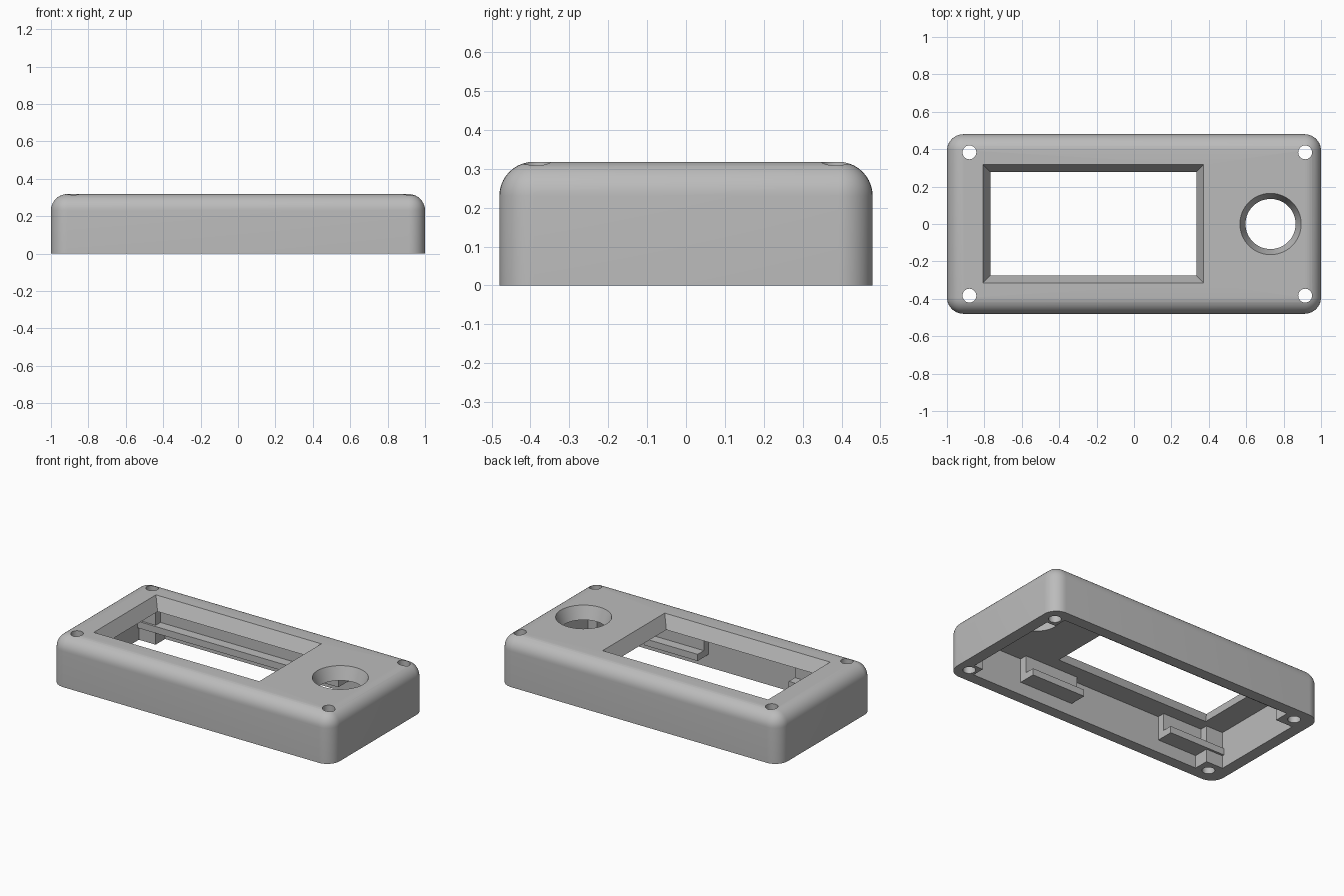
import bpy, bmesh, math

if "Cube" in bpy.data.objects:
    bpy.data.objects.remove(bpy.data.objects["Cube"])

HX, HY, H = 1.0, 0.48, 0.318      # outer half sizes and height
IX, IY, CEIL = 0.925, 0.408, 0.236  # cavity half sizes and ceiling
R = 0.088                         # outer rounding

grey = bpy.data.materials.new("grey plastic")
grey.diffuse_color = (0.5, 0.5, 0.5, 1)
grey.use_nodes = True
grey.node_tree.nodes["Principled BSDF"].inputs["Base Color"].default_value = grey.diffuse_color


def to_object(name, bm):
    bmesh.ops.recalc_face_normals(bm, faces=bm.faces[:])
    mesh = bpy.data.meshes.new(name)
    bm.to_mesh(mesh)
    bm.free()
    mesh.materials.append(grey)
    ob = bpy.data.objects.new(name, mesh)
    bpy.context.collection.objects.link(ob)
    return ob


def loft(name, low, high, z0, z1):
    """Solid between two matching outlines."""
    bm = bmesh.new()
    a = [bm.verts.new((x, y, z0)) for x, y in low]
    b = [bm.verts.new((x, y, z1)) for x, y in high]
    bm.faces.new(a)
    bm.faces.new(b)
    for i in range(len(a)):
        j = (i + 1) % len(a)
        bm.faces.new((a[i], a[j], b[j], b[i]))
    return to_object(name, bm)


def rect(x0, x1, y0, y1):
    return [(x0, y0), (x1, y0), (x1, y1), (x0, y1)]


def circle(cx, cy, r, n=48):
    return [(cx + r * math.cos(2 * math.pi * i / n),
             cy + r * math.sin(2 * math.pi * i / n)) for i in range(n)]


def box(name, x0, x1, y0, y1, z0, z1):
    outline = rect(x0, x1, y0, y1)
    return loft(name, outline, outline, z0, z1)


def cut(target, cutter):
    mod = target.modifiers.new("cut", 'BOOLEAN')
    mod.operation = 'DIFFERENCE'
    mod.solver = 'EXACT'
    mod.object = cutter
    bpy.context.view_layer.objects.active = target
    bpy.ops.object.modifier_apply(modifier=mod.name)
    bpy.data.objects.remove(cutter)


# Rounded outer body, flat underneath
case = box("case_cover", -HX, HX, -HY, HY, 0, H)
bm = bmesh.new()
bm.from_mesh(case.data)
edges = [e for e in bm.edges if max(v.co.z for v in e.verts) > 0.01]
bmesh.ops.bevel(bm, geom=edges, offset=R, offset_type='OFFSET', segments=10,
                profile=0.5, affect='EDGES')
bm.to_mesh(case.data)
bm.free()

# Cavity, with the space for posts and rails taken out of it
cavity = box("cavity", -IX, IX, -IY, IY, -0.1, CEIL)
for s in (-1, 1):
    for x0, x1, y in ((-1.1, -0.805, 0.311), (0.862, 1.1, 0.325)):
        cut(cavity, box("screw_post", x0, x1, *sorted((s * y, s * 0.6)), -0.2, 0.4))
# L-shaped rails: two short ones in front, one long one at the back
for s, x0, x1 in ((-1, 0.125, 0.508), (-1, -1.1, -0.525), (1, -1.1, 0.508)):
    wall = s * 0.6
    cut(cavity, box("rail_upright", x0, x1, *sorted((s * 0.36, wall)), 0.1, 0.4))
    cut(cavity, box("rail_foot", x0, x1, *sorted((s * 0.297, wall)), 0.082, 0.125))
cut(case, cavity)


# Sloped openings through the roof, extended past both faces
def sloped(lo, hi, t):
    return [(a[0] + (b[0] - a[0]) * t, a[1] + (b[1] - a[1]) * t) for a, b in zip(lo, hi)]


pairs = (("window_cutter", rect(-0.768, 0.333, -0.275, 0.278), rect(-0.808, 0.372, -0.315, 0.318)),
         ("dial_cutter", circle(0.73, 0, 0.134, 64), circle(0.73, 0, 0.164, 64)))
for name, lo, hi in pairs:
    e = 0.02 / (H - CEIL)
    cut(case, loft(name, sloped(lo, hi, -e), sloped(lo, hi, 1 + e), CEIL - 0.02, H + 0.02))

# Screw holes through the corner posts
for x in (-0.88, 0.915):
    for y in (-0.383, 0.383):
        ring = circle(x, y, 0.037, 32)
        cut(case, loft("screw_cutter", ring, ring, -0.1, 0.5))

# Smooth roundings, sharp edges
bpy.ops.object.select_all(action='DESELECT')
case.select_set(True)
bpy.context.view_layer.objects.active = case
bpy.ops.object.shade_smooth_by_angle(angle=math.radians(30))
